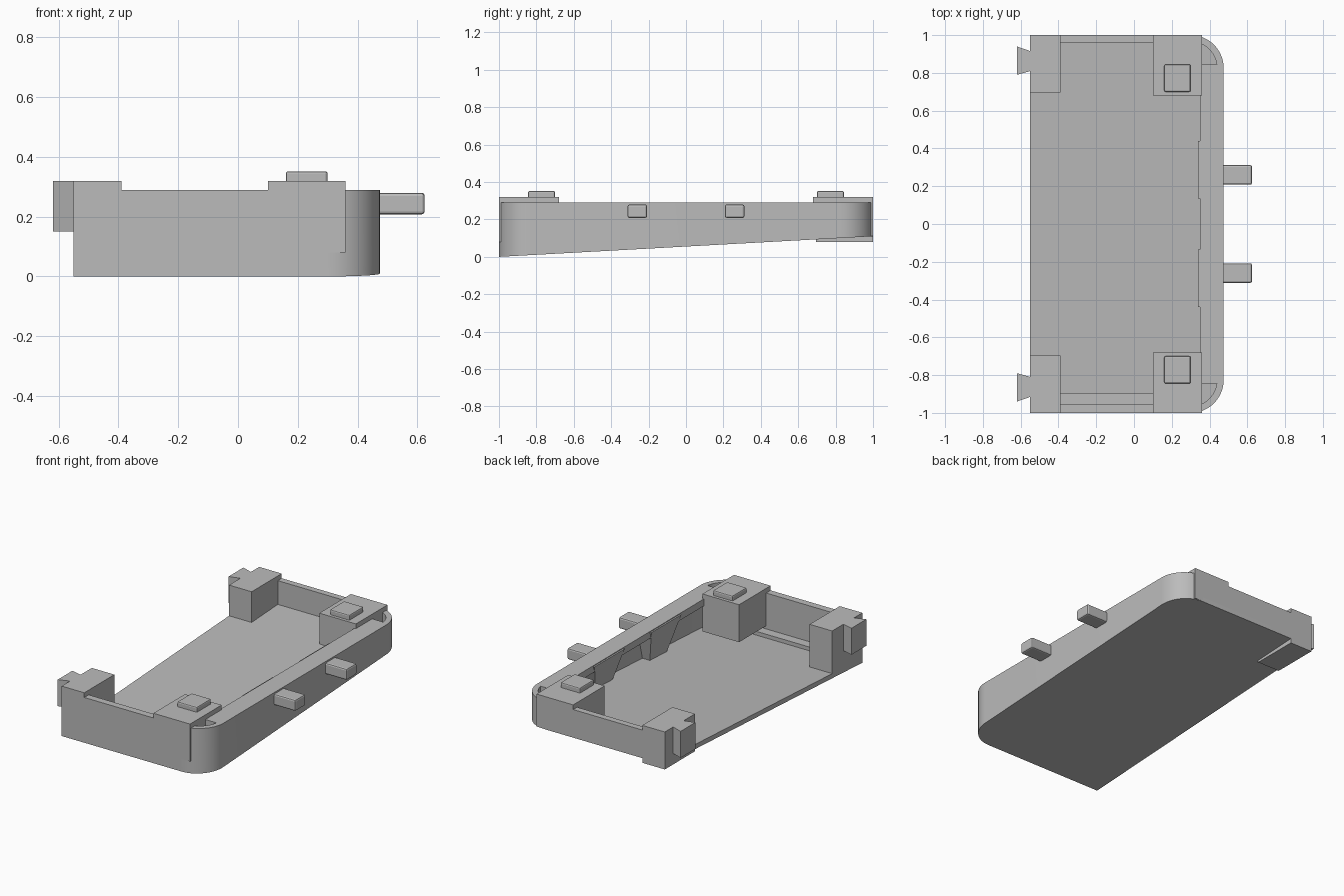
import bpy, bmesh, math

cube = bpy.data.objects.get("Cube")
if cube:
    bpy.data.objects.remove(cube, do_unlink=True)

mat = bpy.data.materials.new("plain grey")
mat.use_nodes = True
grey = (0.5, 0.5, 0.5, 1)
mat.diffuse_color = grey
mat.node_tree.nodes["Principled BSDF"].inputs["Base Color"].default_value = grey


def slope(x, y):
    """Height of the tilted underside."""
    return 0.055 * (y + 1)


def level(z):
    return lambda x, y: z


def finish(name, bm, bevel=0, smooth=False):
    bmesh.ops.recalc_face_normals(bm, faces=bm.faces)
    mesh = bpy.data.meshes.new(name)
    bm.to_mesh(mesh)
    bm.free()
    mesh.materials.append(mat)
    ob = bpy.data.objects.new(name, mesh)
    bpy.context.collection.objects.link(ob)
    if bevel:
        mod = ob.modifiers.new("bevel", "BEVEL")
        mod.width = bevel
        mod.segments = 2
    if smooth:
        bpy.ops.object.select_all(action="DESELECT")
        ob.select_set(True)
        bpy.context.view_layer.objects.active = ob
        bpy.ops.object.shade_smooth_by_angle(angle=math.radians(30))
    return ob


def prism(name, outline, bottom, top, bevel=0, smooth=False):
    """Upright solid over an outline, with height rules for both ends."""
    bm = bmesh.new()
    lo = [bm.verts.new((x, y, bottom(x, y))) for x, y in outline]
    hi = [bm.verts.new((x, y, top(x, y))) for x, y in outline]
    bm.faces.new(lo)
    bm.faces.new(hi)
    n = len(outline)
    for i in range(n):
        j = (i + 1) % n
        bm.faces.new((lo[i], lo[j], hi[j], hi[i]))
    return finish(name, bm, bevel, smooth)


def rect(x0, x1, y0, y1):
    return [(x0, y0), (x1, y0), (x1, y1), (x0, y1)]


def loft(name, first, second):
    """Solid between two matching loops of points."""
    bm = bmesh.new()
    a = [bm.verts.new(p) for p in first]
    b = [bm.verts.new(p) for p in second]
    bm.faces.new(a)
    bm.faces.new(b)
    for i in range(len(a)):
        j = (i + 1) % len(a)
        bm.faces.new((a[i], a[j], b[j], b[i]))
    return finish(name, bm)


def rounded_side(radius, steps=14):
    """Path round the two curved corners of the right side, front to back."""
    cx, cy = 0.30, 0.825
    arc = [math.pi / 2 * i / steps for i in range(steps + 1)]
    front = [(cx + radius * math.sin(a), -cy - radius * math.cos(a)) for a in arc]
    return front + [(x, -y) for x, y in reversed(front)]


# Tilted floor and the curved outer wall
outer = rounded_side(0.175)
prism("floor", [(-0.55, -1)] + outer + [(-0.55, 1)],
      slope, lambda x, y: slope(x, y) + 0.03, smooth=True)
prism("side_wall", outer + rounded_side(0.14)[::-1],
      slope, level(0.29), smooth=True)

# Overhanging lip with a concave underside
profile = [(0.46, 0.29), (0.35, 0.29), (0.35, 0.245)]
profile += [(0.35 + 0.10 * math.sin(a), 0.145 + 0.10 * math.cos(a))
            for a in (math.pi / 12 * i for i in range(1, 7))]
profile += [(0.46, 0.145)]
loft("wall_lip", [(x, -0.845, z) for x, z in profile],
     [(x, 0.845, z) for x, z in profile])

# Front and back walls, with a low ledge inside the front one
prism("front_wall", rect(-0.55, 0.30, -1, -0.955), slope, level(0.29))
prism("back_wall", rect(-0.55, 0.30, 0.96, 1), slope, level(0.29))
prism("front_ledge", rect(-0.45, 0.20, -0.96, -0.895), level(0.02), level(0.06))

for side, s in (("front", -1), ("back", 1)):
    # Tall corner blocks
    prism(side + "_left_block", rect(-0.55, -0.39, s * 0.695, s),
          slope if s < 0 else level(0.08), level(0.32))
    prism(side + "_right_block", rect(0.10, 0.36, s * 0.68, s),
          level(0.08 if s < 0 else 0.112), level(0.32))
    # Raised pad on the right block
    prism(side + "_pad", rect(0.16, 0.30, s * 0.70, s * 0.845),
          level(0.31), level(0.352), bevel=0.008)
    # Dovetail tab on the left block
    prism(side + "_tab",
          [(-0.54, s * 0.812), (-0.62, s * 0.79), (-0.62, s * 0.94), (-0.54, s * 0.912)],
          level(0.15), level(0.32))
    # Peg on the right side
    prism(side + "_peg", rect(0.44, 0.625, s * 0.208, s * 0.312),
          level(0.208), level(0.28), bevel=0.01)
    # Tapered rib carrying the peg
    upper = [(x, s * y, 0.285) for x, y in rect(0.34, 0.46, 0.135, 0.44)]
    lower = [(x, s * y, slope(0, s * 0.26) + 0.02) for x, y in rect(0.39, 0.46, 0.19, 0.36)]
    loft(side + "_rib", upper, lower)
